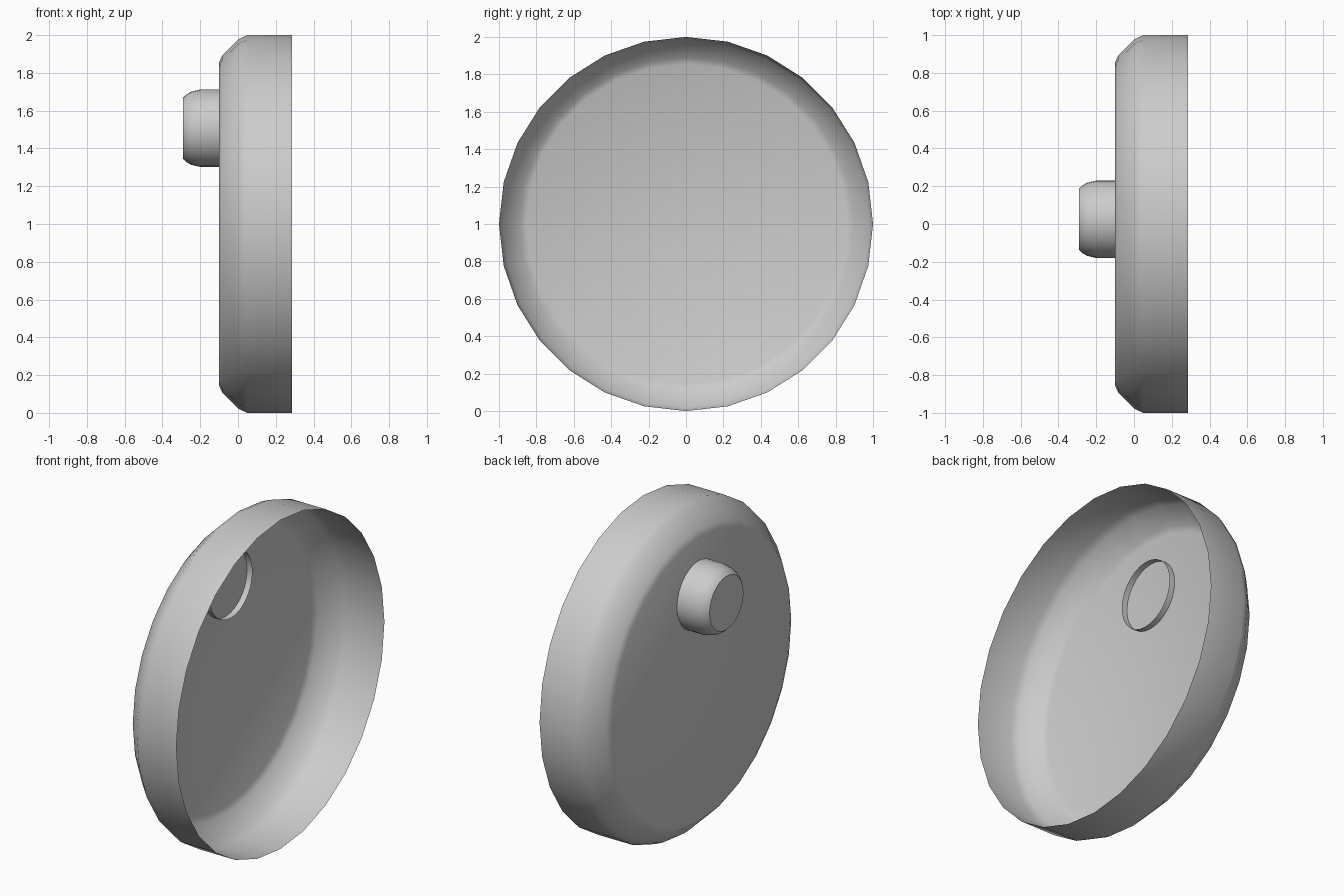
import bpy, bmesh
from math import sin, cos, pi, radians

if "Cube" in bpy.data.objects:
    bpy.data.objects.remove(bpy.data.objects["Cube"])


def lathe_x(name, profile, sides, cy, cz, sharp_angle):
    """Open thin shell turned around the x axis; first ring is capped."""
    bm = bmesh.new()
    rings = []
    for x, r in profile:
        rings.append([bm.verts.new((x, cy + r * sin(2 * pi * i / sides),
                                    cz + r * cos(2 * pi * i / sides)))
                      for i in range(sides)])
    for a, b in zip(rings, rings[1:]):
        for i in range(sides):
            j = (i + 1) % sides
            bm.faces.new((a[i], a[j], b[j], b[i]))
    cap = bm.faces.new(rings[0][::-1])
    bm.normal_update()
    # closed end faces -x
    if cap.normal.x > 0:
        bmesh.ops.reverse_faces(bm, faces=bm.faces[:])
    mesh = bpy.data.meshes.new(name)
    bm.to_mesh(mesh)
    bm.free()
    obj = bpy.data.objects.new(name, mesh)
    bpy.context.collection.objects.link(obj)
    bpy.ops.object.select_all(action='DESELECT')
    obj.select_set(True)
    bpy.context.view_layer.objects.active = obj
    bpy.ops.object.shade_smooth_by_angle(angle=radians(sharp_angle))
    return obj


# Large round cover, open at the +x end
lathe_x("round_cover",
        [(-0.10, 0.855), (-0.085, 0.89), (0.005, 0.98), (0.05, 1.0), (0.285, 1.0)],
        28, 0.0, 1.0, 35)

# Small knob, pushed slightly through the cover and open at its inner end
lathe_x("knob",
        [(-0.29, 0.163), (-0.275, 0.178), (-0.25, 0.193), (-0.20, 0.205), (-0.063, 0.205)],
        28, 0.025, 1.507, 35)
